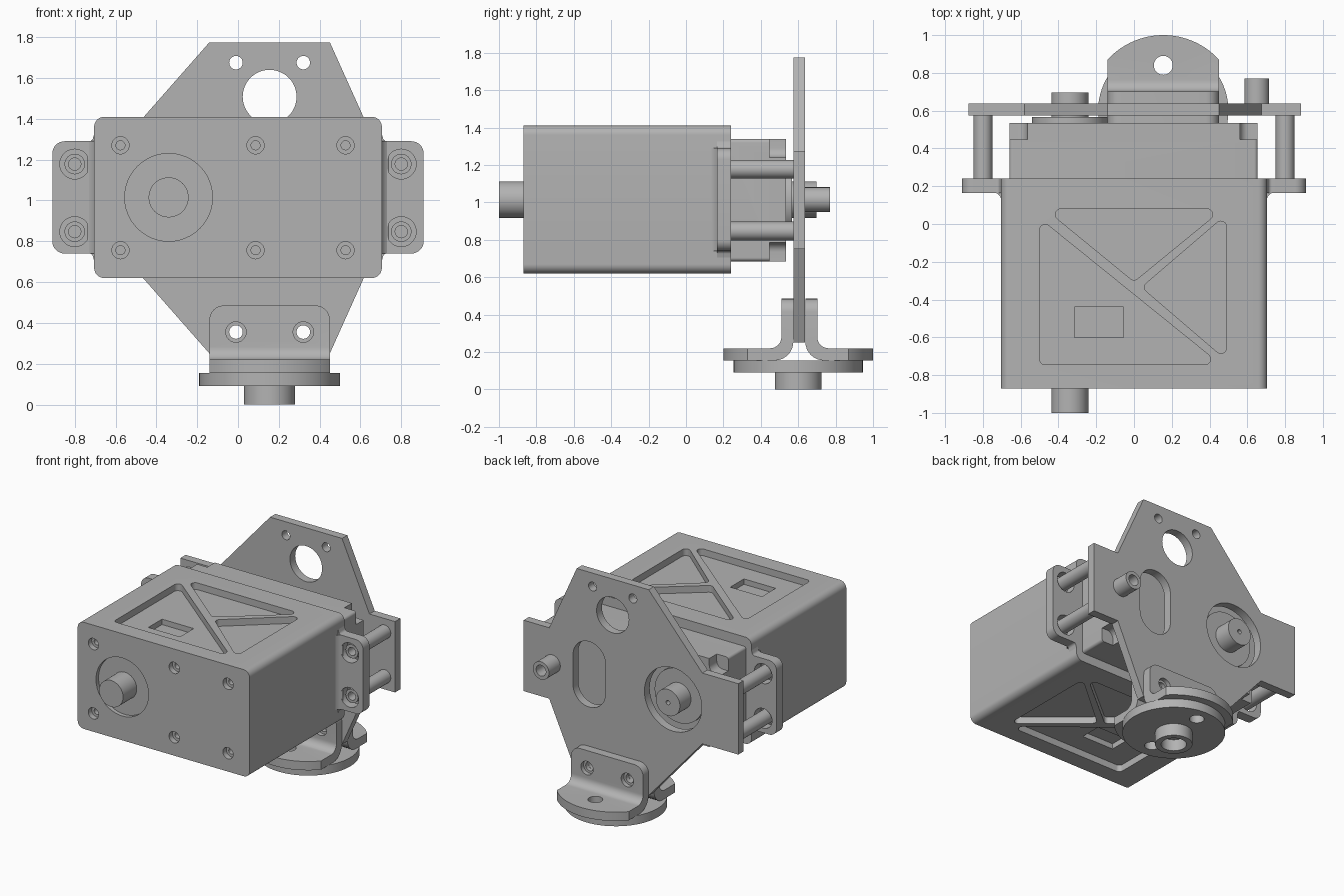
import bpy, bmesh, math
from mathutils import Vector

if "Cube" in bpy.data.objects:
    bpy.data.objects.remove(bpy.data.objects["Cube"])

grey = bpy.data.materials.new("plain_grey")
grey.use_nodes = True
grey.diffuse_color = (0.45, 0.45, 0.45, 1)
grey.node_tree.nodes["Principled BSDF"].inputs["Base Color"].default_value = (0.45, 0.45, 0.45, 1)

PLACE = {"x": lambda a, b, t: (t, a, b),
         "y": lambda a, b, t: (a, t, b),
         "z": lambda a, b, t: (a, b, t)}


def circle(cx, cy, r, n=48):
    return [(cx + r * math.cos(math.tau * i / n), cy + r * math.sin(math.tau * i / n)) for i in range(n)]


def rounded(pts, radius, steps=8):
    """Round polygon corners; radius is one number or one per corner."""
    out = []
    for i, p in enumerate(pts):
        r = radius[i] if isinstance(radius, (list, tuple)) else radius
        p, a, b = Vector(p), Vector(pts[i - 1]), Vector(pts[(i + 1) % len(pts)])
        if r == 0:
            out.append(tuple(p))
            continue
        u, v = (a - p).normalized(), (b - p).normalized()
        half = u.angle(v) / 2
        centre = p + (u + v).normalized() * r / math.sin(half)
        start = p + u * r / math.tan(half) - centre
        end = p + v * r / math.tan(half) - centre
        sweep = start.angle(end)
        for k in range(steps + 1):
            t = k / steps
            d = (start * math.sin((1 - t) * sweep) + end * math.sin(t * sweep)) / math.sin(sweep)
            out.append(tuple(centre + d))
    return out


def rect(x0, x1, y0, y1):
    return [(x0, y0), (x1, y0), (x1, y1), (x0, y1)]


def prism(name, pts, axis, lo, hi):
    """Extrude a 2D outline along an axis."""
    bm = bmesh.new()
    face = bm.faces.new([bm.verts.new(PLACE[axis](a, b, lo)) for a, b in pts])
    moved = bmesh.ops.extrude_face_region(bm, geom=[face])["geom"]
    shift = Vector(PLACE[axis](0, 0, hi - lo))
    bmesh.ops.translate(bm, vec=shift, verts=[g for g in moved if isinstance(g, bmesh.types.BMVert)])
    bmesh.ops.recalc_face_normals(bm, faces=bm.faces)
    mesh = bpy.data.meshes.new(name)
    bm.to_mesh(mesh)
    bm.free()
    mesh.materials.append(grey)
    ob = bpy.data.objects.new(name, mesh)
    bpy.context.collection.objects.link(ob)
    return ob


def rod(name, cx, cz, r, y0, y1):
    return prism(name, circle(cx, cz, r), "y", y0, y1)


def combine(ob, cutters, op="DIFFERENCE"):
    """Bake boolean cutters into a part, then drop them."""
    for c in cutters:
        m = ob.modifiers.new("cut", "BOOLEAN")
        m.operation, m.solver, m.object = op, "EXACT", c
    deps = bpy.context.evaluated_depsgraph_get()
    deps.update()
    mesh = bpy.data.meshes.new_from_object(ob.evaluated_get(deps))
    ob.modifiers.clear()
    ob.data = mesh
    for c in cutters:
        bpy.data.objects.remove(c)
    return ob


MID = 1.015          # height of the main shaft
SHAFT = -0.34        # x of the main shaft
HUB = (0.155, 0.6)   # x, y of the lower wheel hub

# Main case with shaft recess, screw holes and lightening pockets above and below
case = prism("case", rounded(rect(-0.705, 0.705, 0.62, 1.41), 0.05), "y", -0.87, 0.24)
cuts = [rod("cut", SHAFT, MID, 0.215, -1, -0.84)]
for x in (-0.576, 0.086, 0.527):
    for z in (0.756, 1.27):
        cuts += [rod("cut", x, z, 0.042, -1, -0.83), rod("cut", x, z, 0.022, -1, -0.76)]
pockets = [[(-0.5, 0.03), (-0.5, -0.745), (0.46, -0.745)],
           [(-0.47, 0.08), (0.47, 0.08), (0, -0.305)],
           [(0.49, 0.05), (0.49, -0.72), (0.04, -0.335)]]
for top in (True, False):
    z_range = lambda depth: (1.41 - depth, 1.5) if top else (0.5, 0.62 + depth)
    for p in pockets:
        cuts.append(prism("cut", rounded(p, 0.03), "z", *z_range(0.05)))
    cuts.append(prism("cut", rect(-0.315, -0.055, -0.6, -0.44), "z", *z_range(0.09)))
combine(case, cuts)

# Mounting ears, spacers and the small fillets against the case
for side, word in ((-1, "right"), (1, "left")):
    outline = [(0.69, 0.70), (0.705, 0.705), (0.715, 0.74), (0.91, 0.74),
               (0.91, 1.29), (0.715, 1.29), (0.705, 1.325), (0.69, 1.33)]
    outline = rounded([(side * x, z) for x, z in outline], [0, 0, 0.02, 0.06, 0.06, 0.02, 0, 0])
    ear = prism(word + "_ear", outline, "y", 0.165, 0.24)
    combine(ear, [rod("cut", side * 0.8, z, 0.073, 0.1, 0.3) for z in (0.847, 1.178)])
    fillet = [(0.70, 0.17), (0.70, 0.125), (0.708, 0.145), (0.722, 0.16), (0.74, 0.17)]
    prism(word + "_ear_fillet", [(side * x, y) for x, y in fillet], "z", 0.74, 1.29)
    for z, level in ((0.847, "lower"), (1.178, "upper")):
        spacer = rod(f"{word}_{level}_spacer", side * 0.8, z, 0.05, 0.19, 0.58)
        combine(spacer, [rod("cut", side * 0.8, z, 0.03, 0.1, 0.35)])

# Rear cover with notched corners
cover = prism("rear_cover", rounded(rect(-0.66, 0.655, 0.685, 1.34), 0.02), "y", 0.23, 0.535)
notches = []
for x0, x1 in ((-0.8, -0.565), (0.56, 0.8)):
    for z0, z1 in ((0.5, 0.785), (1.24, 1.5)):
        notches.append(prism("cut", rounded(rect(x0, x1, z0, z1), 0.05), "y", 0.447, 0.7))
combine(cover, notches)

# Shaft front and back
rod("front_shaft", SHAFT, MID, 0.098, -1, -0.8)
rod("rear_boss", SHAFT, MID, 0.2, 0.53, 0.567)
combine(rod("rear_shaft", SHAFT, MID, 0.098, 0.55, 0.697), [rod("cut", SHAFT, MID, 0.016, 0.65, 0.8)])

# Rear mounting plate
right_edge = [(-0.14, 0.25), (-0.58, 0.75), (-0.875, 0.75), (-0.875, 1.275), (-0.58, 1.275), (-0.14, 1.775)]
left_edge = [(0.45, 1.775), (0.675, 1.275), (0.885, 1.275), (0.885, 0.75), (0.675, 0.75), (0.45, 0.25)]
plate = prism("rear_plate", right_edge + left_edge, "y", 0.575, 0.637)
screws = (-0.01, 0.32)
cuts = [rod("cut", x, z, 0.033, 0.5, 0.7) for x in screws for z in (0.355, 1.675)]
cuts += [rod("cut", 0.155, 1.508, 0.132, 0.5, 0.7), rod("cut", SHAFT, MID, 0.235, 0.5, 0.7),
         prism("cut", rounded(rect(0.215, 0.48, 0.775, 1.26), 0.132, 16), "y", 0.5, 0.7)]
combine(plate, cuts)
combine(rod("stop_pin", 0.65, MID, 0.066, 0.63, 0.77), [rod("cut", 0.65, MID, 0.04, 0.68, 0.9)])

# Pair of bent brackets clamping the plate foot
profile = rounded([(0.638, 0.485), (0.702, 0.485), (0.702, 0.22), (1.1, 0.22), (1.1, 0.155), (0.638, 0.155)],
                  [0, 0, 0.06, 0, 0, 0.1])
for word, flip in (("back", False), ("front", True)):
    y_of = lambda y: 1.212 - y if flip else y
    bracket = prism(word + "_bracket", [(y_of(y), z) for y, z in profile], "x", -0.14, 0.45)
    combine(bracket, [prism("keep", circle(*HUB, 0.4, 96), "z", 0, 1),
                      prism("keep", rounded(rect(-0.14, 0.45, 0.1, 0.485), [0, 0, 0.07, 0.07]), "y", 0, 1.2)],
            "INTERSECT")
    ends = sorted((y_of(0.67), y_of(0.8)))
    cuts = [rod("cut", x, 0.355, 0.033, 0.4, 0.8) for x in screws]
    cuts += [rod("cut", x, 0.355, 0.05, *ends) for x in screws]
    cuts.append(prism("cut", circle(HUB[0], y_of(0.84), 0.05), "z", 0, 0.3))
    combine(bracket, cuts)

# Lower wheel disc and hub
disc = prism("lower_disc", circle(*HUB, 0.345, 96), "z", 0.09, 0.155)
combine(disc, [prism("cut", circle(HUB[0], y, 0.05), "z", 0, 0.3) for y in (0.372, 0.84)])
hub = prism("lower_hub", circle(*HUB, 0.125), "z", 0, 0.1)
combine(hub, [prism("cut", circle(*HUB, 0.085), "z", -0.1, 0.085)])

# Smooth curved walls, keep edges sharp
for ob in bpy.context.scene.objects:
    if ob.type == "MESH":
        bpy.ops.object.select_all(action="DESELECT")
        ob.select_set(True)
        bpy.context.view_layer.objects.active = ob
        bpy.ops.object.shade_smooth_by_angle(angle=math.radians(30))
